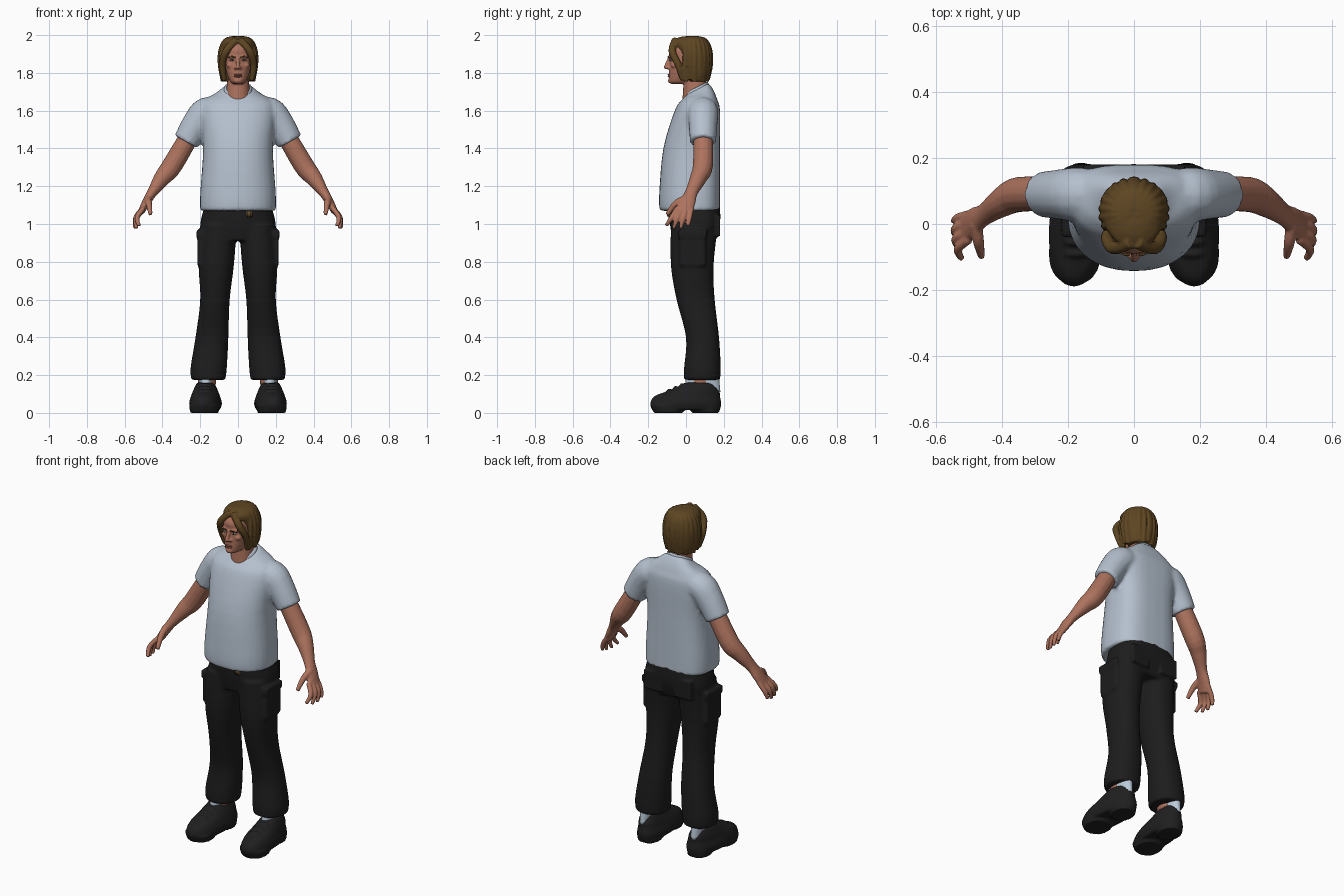
import bpy, bmesh, math
from mathutils import Vector, Matrix

old = bpy.data.objects.get("Cube")
if old:
    bpy.data.objects.remove(old, do_unlink=True)


def material(name, red, green, blue):
    mat = bpy.data.materials.new(name)
    mat.use_nodes = True
    colour = (red, green, blue, 1)
    mat.diffuse_color = colour
    shader = mat.node_tree.nodes["Principled BSDF"]
    shader.inputs["Base Color"].default_value = colour
    shader.inputs["Roughness"].default_value = 0.8
    return mat


SKIN = material("skin", 0.42, 0.17, 0.11)
LIPS = material("lips", 0.3, 0.1, 0.07)
HAIR = material("brown hair", 0.11, 0.06, 0.016)
SHIRT = material("pale blue cotton", 0.46, 0.53, 0.62)
CLOTH = material("black cloth", 0.012, 0.012, 0.012)
SHOE = material("black leather", 0.014, 0.014, 0.015)
SOCK = material("pale sock", 0.5, 0.6, 0.7)
BELT = material("brown leather", 0.13, 0.07, 0.03)
EYE = material("eye white", 0.45, 0.36, 0.32)
IRIS = material("iris", 0.03, 0.02, 0.02)
SIDES = (("left", 1), ("right", -1))


def level(z, front, back, half, x=0, tilt=0):
    """One level outline of a body part."""
    return (z, front, back, half, x, tilt)


def joint(x, y, z, thick, wide=None):
    """One cross-section along a limb."""
    return (x, y, z, thick, wide or thick)


def smooth_rows(rows, steps=4):
    """Catmull-Rom curve through rows of numbers."""
    result = []
    for i in range(len(rows) - 1):
        before, start, end = rows[max(i - 1, 0)], rows[i], rows[i + 1]
        after = rows[min(i + 2, len(rows) - 1)]
        for k in range(steps):
            t = k / steps
            row = []
            for a, b, c, d in zip(before, start, end, after):
                slope_in, slope_out = (c - a) / 2, (d - b) / 2
                square = 3 * (c - b) - 2 * slope_in - slope_out
                cube = 2 * (b - c) + slope_in + slope_out
                row.append(b + t * (slope_in + t * (square + t * cube)))
            result.append(row)
    return result + [rows[-1]]


def loft(bm, rings):
    loops = [[bm.verts.new(point) for point in ring] for ring in rings]
    for low, high in zip(loops, loops[1:]):
        for i in range(len(low)):
            bm.faces.new((low[i - 1], low[i], high[i], high[i - 1]))
    bm.faces.new(loops[0])
    bm.faces.new(loops[-1])


def stack(bm, *levels, side=1, square_back=2.2, shear=0, count=32):
    """Loft through level outlines; the back half can be squarer."""
    rings = []
    for z, front, back, half, x, tilt in smooth_rows(levels):
        ring = []
        for i in range(count):
            angle = math.tau * i / count
            c, s = math.cos(angle), math.sin(angle)
            power = 2 / (square_back if s > 0 else 2.2)
            across = half * math.copysign(abs(c) ** power, c)
            along = (back - front) / 2 * math.copysign(abs(s) ** power, s)
            ring.append(((x + across - shear * along) * side,
                         (front + back) / 2 + along, z + tilt * along))
        rings.append(ring)
    loft(bm, rings)


def limb(bm, *joints, side=1, count=14):
    """Loft through cross-sections set square to a path."""
    rows = smooth_rows(joints)
    rings = []
    for i, (x, y, z, thick, wide) in enumerate(rows):
        ahead, behind = rows[min(i + 1, len(rows) - 1)], rows[max(i - 1, 0)]
        way = (Vector(ahead[:3]) - Vector(behind[:3])).normalized()
        v = (Vector((0, 1, 0)) - way * way.y).normalized()
        u = v.cross(way)
        ring = []
        for k in range(count):
            angle = math.tau * k / count
            point = Vector((x, y, z)) + u * thick * math.cos(angle) + v * wide * math.sin(angle)
            ring.append((point.x * side, point.y, point.z))
        rings.append(ring)
    loft(bm, rings)


def placed(centre, size):
    return Matrix.Translation(centre) @ Matrix.Diagonal((*size, 1))


def blob(bm, centre, size):
    bmesh.ops.create_uvsphere(bm, u_segments=16, v_segments=10, radius=1, matrix=placed(centre, size))


def box(bm, centre, size):
    bmesh.ops.create_cube(bm, size=1, matrix=placed(centre, size))


def finish(name, bm, mat, voxel=0):
    """Make the object; a voxel size merges and softens its pieces."""
    bmesh.ops.recalc_face_normals(bm, faces=bm.faces)
    for face in bm.faces:
        face.smooth = True
    mesh = bpy.data.meshes.new(name)
    bm.to_mesh(mesh)
    bm.free()
    mesh.materials.append(mat)
    ob = bpy.data.objects.new(name, mesh)
    bpy.context.collection.objects.link(ob)
    if voxel:
        merge = ob.modifiers.new("merge", "REMESH")
        merge.mode, merge.voxel_size, merge.use_smooth_shade = "VOXEL", voxel, True
        relax = ob.modifiers.new("relax", "SMOOTH")
        relax.factor, relax.iterations = 0.5, 3


# T-shirt with sleeves
bm = bmesh.new()
stack(bm, level(z=1.07, front=-.14, back=.18, half=.2), level(z=1.16, front=-.142, back=.18, half=.2),
      level(z=1.4, front=-.12, back=.18, half=.185), level(z=1.6, front=-.06, back=.18, half=.2),
      level(z=1.66, front=-.02, back=.165, half=.17),
      level(z=1.69, front=-.01, back=.145, half=.115, tilt=.25),
      level(z=1.715, front=0, back=.12, half=.075, tilt=.5), square_back=3)
for label, side in SIDES:
    limb(bm, joint(x=.09, y=.09, z=1.59, thick=.07), joint(x=.165, y=.09, z=1.59, thick=.083),
         joint(x=.22, y=.09, z=1.53, thick=.077), joint(x=.275, y=.09, z=1.435, thick=.07), side=side)
finish("shirt", bm, SHIRT, voxel=.011)

# Collar band
bm = bmesh.new()
stack(bm, level(z=1.695, front=-.01, back=.125, half=.08, tilt=.5),
      level(z=1.725, front=0, back=.115, half=.07, tilt=.5))
finish("collar", bm, SHIRT)

# Trousers with cargo and back pockets
bm = bmesh.new()
stack(bm, level(z=1.1, front=-.09, back=.18, half=.175), level(z=1, front=-.085, back=.18, half=.2),
      level(z=.91, front=-.07, back=.155, half=.19), square_back=3)
for label, side in SIDES:
    stack(bm, level(z=1, front=-.08, back=.17, half=.095, x=.1),
          level(z=.78, front=-.08, back=.146, half=.093, x=.115),
          level(z=.6, front=-.05, back=.152, half=.078, x=.122),
          level(z=.4, front=0, back=.175, half=.087, x=.138),
          level(z=.24, front=-.01, back=.184, half=.096, x=.155),
          level(z=.175, front=-.01, back=.18, half=.09, x=.157), side=side)
    box(bm, centre=(side * .185, .035, .87), size=(.06, .14, .18))
    box(bm, centre=(side * .19, .035, .95), size=(.06, .15, .04))
    box(bm, centre=(side * .1, .165, .99), size=(.11, .03, .11))
finish("trousers", bm, CLOTH, voxel=.009)

# Hanging belt end
bm = bmesh.new()
box(bm, centre=(.06, -.085, 1.055), size=(.035, .03, .045))
bmesh.ops.bevel(bm, geom=bm.edges[:], offset=.008, segments=2, affect="EDGES")
finish("belt_end", bm, BELT)

for label, side in SIDES:
    # Shoe with laces, forefoot tread and heel
    bm = bmesh.new()
    stack(bm, level(z=.015, front=-.18, back=.18, half=.075, x=.172),
          level(z=.05, front=-.19, back=.187, half=.086, x=.172),
          level(z=.09, front=-.165, back=.18, half=.075, x=.172),
          level(z=.12, front=-.085, back=.177, half=.064, x=.172),
          level(z=.16, front=0, back=.15, half=.046, x=.172), side=side, shear=.06)
    stack(bm, level(z=0, front=-.17, back=-.015, half=.072, x=.18),
          level(z=.04, front=-.185, back=0, half=.08, x=.18), side=side)
    stack(bm, level(z=0, front=.03, back=.175, half=.062, x=.165),
          level(z=.04, front=.02, back=.18, half=.068, x=.165), side=side)
    for k in range(3):
        blob(bm, centre=(side * .176, .035 * k - .09, .015 * k + .118), size=(.035, .012, .01))
    finish(label + "_shoe", bm, SHOE, voxel=.007)

    # Sock and ankle
    bm = bmesh.new()
    stack(bm, level(z=.11, front=-.01, back=.182, half=.032, x=.17),
          level(z=.19, front=0, back=.175, half=.04, x=.17), side=side)
    finish(label + "_sock", bm, SOCK)
    bm = bmesh.new()
    stack(bm, level(z=.15, front=.02, back=.13, half=.048, x=.165),
          level(z=.25, front=.03, back=.14, half=.045, x=.165), side=side)
    finish(label + "_ankle", bm, SKIN)

    # Arm and palm
    bm = bmesh.new()
    limb(bm, joint(x=.22, y=.09, z=1.53, thick=.05), joint(x=.345, y=.09, z=1.315, thick=.054),
         joint(x=.4, y=.066, z=1.245, thick=.045), joint(x=.452, y=.03, z=1.17, thick=.028, wide=.034),
         joint(x=.483, y=.01, z=1.12, thick=.023, wide=.042),
         joint(x=.512, y=-.012, z=1.065, thick=.018, wide=.046), side=side)
    # Fingers fanned from the palm, then the thumb
    for k in range(4):
        root, tip = .025 * k - .046, .038 * k - .105
        bend = math.sin(math.pi * (k + .5) / 4)
        limb(bm, joint(x=.5, y=root, z=1.085, thick=.014),
             joint(x=.53 + .012 * bend, y=(root + tip) / 2, z=1.035, thick=.0135),
             joint(x=.52 + .008 * k + .01 * bend, y=tip, z=1 - .025 * bend, thick=.01), side=side)
    limb(bm, joint(x=.48, y=0, z=1.135, thick=.02), joint(x=.472, y=-.055, z=1.108, thick=.017),
         joint(x=.463, y=-.1, z=1.05, thick=.011), side=side)
    finish(label + "_arm", bm, SKIN, voxel=.0055)

    # Eye, iris and brow
    bm = bmesh.new()
    blob(bm, centre=(side * .031, -.081, 1.867), size=(.013, .009, .005))
    finish(label + "_eye", bm, EYE)
    bm = bmesh.new()
    blob(bm, centre=(side * .031, -.086, 1.867), size=(.005, .005, .005))
    finish(label + "_iris", bm, IRIS)
    bm = bmesh.new()
    limb(bm, joint(x=.014, y=-.094, z=1.882, thick=.003), joint(x=.032, y=-.091, z=1.887, thick=.004),
         joint(x=.052, y=-.074, z=1.881, thick=.003), side=side)
    finish(label + "_brow", bm, HAIR)

# Head with neck, nose, chin, brow ridge and cheeks
bm = bmesh.new()
stack(bm, level(z=1.742, front=-.08, back=.01, half=.024), level(z=1.755, front=-.09, back=.03, half=.042),
      level(z=1.8, front=-.09, back=.07, half=.06), level(z=1.87, front=-.086, back=.1, half=.073),
      level(z=1.92, front=-.09, back=.1, half=.073), level(z=1.955, front=-.07, back=.09, half=.06))
stack(bm, level(z=1.64, front=-.02, back=.125, half=.066), level(z=1.8, front=-.01, back=.1, half=.055))
limb(bm, joint(x=0, y=-.086, z=1.885, thick=.008), joint(x=0, y=-.107, z=1.828, thick=.012))
blob(bm, centre=(0, -.104, 1.829), size=(.012, .014, .01))
blob(bm, centre=(0, -.082, 1.758), size=(.022, .014, .014))
for label, side in SIDES:
    blob(bm, centre=(side * .013, -.094, 1.826), size=(.009, .011, .008))
    blob(bm, centre=(side * .03, -.08, 1.885), size=(.022, .014, .008))
    blob(bm, centre=(side * .042, -.06, 1.84), size=(.02, .02, .016))
finish("head", bm, SKIN, voxel=.005)

# Upper and lower lip
bm = bmesh.new()
for z in (1.79, 1.781):
    blob(bm, centre=(0, -.088, z), size=(.021, .009, .005))
finish("lips", bm, LIPS)

# Hair cap, parted fringe and combed locks
bm = bmesh.new()
stack(bm, level(z=1.755, front=.01, back=.11, half=.08), level(z=1.8, front=-.01, back=.127, half=.095),
      level(z=1.89, front=-.035, back=.134, half=.102), level(z=1.96, front=-.07, back=.115, half=.086),
      level(z=1.985, front=-.045, back=.09, half=.058), level(z=1.994, front=-.01, back=.06, half=.03))
for label, side in SIDES:
    limb(bm, joint(x=.008, y=-.055, z=1.975, thick=.02), joint(x=.062, y=-.073, z=1.915, thick=.02),
         joint(x=.083, y=-.04, z=1.84, thick=.018), joint(x=.072, y=-.018, z=1.762, thick=.013), side=side)
    for k in range(8):
        angle = math.radians(16 * k - 25)
        out, rear = math.cos(angle), math.sin(angle)
        path = ((.012, 1.985), (.067, 1.972), (.094, 1.915), (.096, 1.84), (.08, 1.755 + .01 * (k % 2)))
        limb(bm, *[joint(x=r * out, y=.035 + r * rear, z=z, thick=.012) for r, z in path], side=side)
finish("hair", bm, HAIR, voxel=.005)
